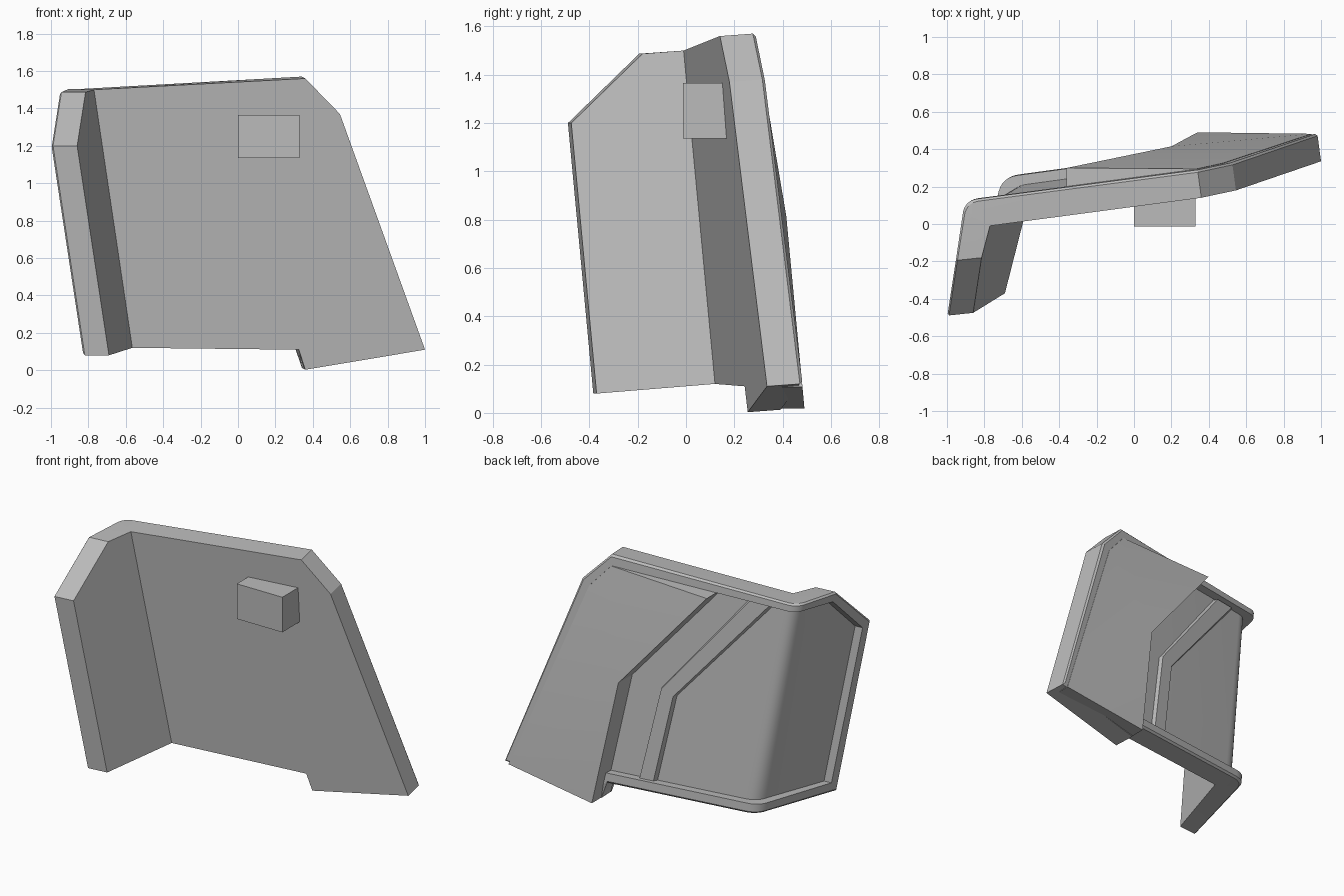
import bpy, bmesh, math
from mathutils import Vector as V

cube = bpy.data.objects.get("Cube")
if cube:
    bpy.data.objects.remove(cube)

grey = bpy.data.materials.new("plain_grey")
grey.use_nodes = True
GREY = (0.5, 0.5, 0.5, 1)
grey.diffuse_color = GREY
grey.node_tree.nodes["Principled BSDF"].inputs["Base Color"].default_value = GREY


def finish(name, bm, smooth=20):
    bmesh.ops.recalc_face_normals(bm, faces=bm.faces[:])
    me = bpy.data.meshes.new(name)
    bm.to_mesh(me)
    bm.free()
    me.materials.append(grey)
    ob = bpy.data.objects.new(name, me)
    bpy.context.collection.objects.link(ob)
    bpy.ops.object.select_all(action='DESELECT')
    ob.select_set(True)
    bpy.context.view_layer.objects.active = ob
    bpy.ops.object.shade_smooth_by_angle(angle=math.radians(smooth))
    return ob


def on_plate(x, z, k):
    """Point on a plane parallel to the leaning plate; k sets its depth."""
    return V((x, 0.137 * x - 0.074 * z + k, z))


def bridge(bm, a, b):
    """Join two loops, collapsing repeated vertices."""
    for i in range(len(a)):
        j = (i + 1) % len(a)
        ring = list(dict.fromkeys((a[i], a[j], b[j], b[i])))
        if len(ring) > 2:
            bm.faces.new(ring)


INNER, FLOOR, BACK = 0.2065, 0.305, 0.36

# Folded plate: inner outline, and the matching inner outline of the back rim
SEG = 6
main_off, wing_off, fold_off = V((-.02, .148, .011)), V((-.14, -.015, 0)), V((-.13, .135, .005))
top_fold, low_fold = V((-.77, -.01, 1.5)), V((-.565, .12, .12))
fold_dir = (low_fold - top_fold).normalized()
plate = [on_plate(x, z, INNER) for x, z in
         [(.36, 1.56), (.545, 1.37), (1, .11), (.36, .003), (.325, .11)]]
plate_rim = [on_plate(x, z, INNER) for x, z in
             [(.355, 1.49), (.495, 1.335), (.94, .17), (.6, .18), (.3, .175)]]
wing = [V((-.69, -.37, .08)), V((-.86, -.475, 1.2)), V((-.815, -.18, 1.487))]
wing_rim = [V((-.684, -.315, .15)), V((-.84, -.415, 1.17)), V((-.80, -.165, 1.425))]


def outline(top, plate_pts, low, wing_pts, full):
    """Skin outline at a given share of the thickness, rounded at the fold."""
    def arc(p, radius):
        corner = p + fold_off * full
        to_plate, to_wing = V((.99, .136, 0)) * radius, V((-.25, -.97, 0)) * radius
        return [corner + to_plate * (1 - i / SEG) ** 2 + to_wing * (i / SEG) ** 2
                for i in range(SEG + 1)]
    return (arc(top, .06)[::-1] + [p + main_off * full for p in plate_pts]
            + arc(low, .08) + [p + wing_off * full for p in wing_pts])


bm = bmesh.new()
edge = outline(top_fold, plate, low_fold, wing, 1)
rim = outline(top_fold + fold_dir * .05, plate_rim, low_fold - fold_dir * .065, wing_rim, 1)
floor = outline(top_fold + fold_dir * .05, plate_rim, low_fold - fold_dir * .065, wing_rim, .64)
softened = [a.lerp(b, .2) for a, b in zip(edge, rim)]
side = outline(top_fold, plate, low_fold, wing, .92)
loops = [[bm.verts.new(p) for p in pts] for pts in (side, softened, rim, floor)]
a, b = bm.verts.new(top_fold), bm.verts.new(low_fold)
plate_v = [bm.verts.new(p) for p in plate]
wing_v = [bm.verts.new(p) for p in wing]
front = [a] * (SEG + 1) + plate_v + [b] * (SEG + 1) + wing_v
bm.faces.new([a] + plate_v + [b])
bm.faces.new([b] + wing_v + [a])
for lower, upper in zip([front] + loops, loops):
    bridge(bm, lower, upper)

# Recessed skin: main face, rounded fold strips and wing face
skin = loops[-1]
low = SEG + 1 + len(plate)
bm.faces.new(skin[SEG:low + 1])
for i in range(SEG):
    bm.faces.new((skin[SEG - i], skin[SEG - i - 1], skin[low + i + 1], skin[low + i]))
bm.faces.new(skin[low + SEG:] + [skin[0]])
finish("folded_plate", bm)

# Raised panel on the back: a faceted top dropped into the plate
tops = [on_plate(x, z, k) for x, z, k in
        [(.335, 1.5, BACK), (.475, 1.345, BACK), (.95, .108, BACK),
         (.34, .018, .445), (.2, .815, .448), (-.36, 1.474, .458)]]
bm = bmesh.new()
top = [bm.verts.new(p) for p in tops]
base = [bm.verts.new(on_plate(p.x, p.z, INNER + .04)) for p in tops]
for i, j, k in ((0, 4, 5), (0, 1, 4), (1, 2, 4), (2, 3, 4)):
    bm.faces.new((top[i], top[j], top[k]))
bm.faces.new(base)
bridge(bm, top, base)
finish("raised_back_panel", bm, 30)

# Bent rib lying in the recess
bm = bmesh.new()
left = [(-.55, 1.455), (0, .777), (.12, .17)]
right = [(-.71, 1.45), (-.1, .745), (.005, .17)]
rows = []
for (lx, lz), (rx, rz) in zip(left, right):
    slope = (rx - lx) * .1
    rows.append([bm.verts.new(on_plate(*p)) for p in
                 [(lx, lz, FLOOR - .03), (lx, lz, FLOOR), (lx + slope, lz, FLOOR + .025),
                  (rx - slope, rz, FLOOR + .025), (rx, rz, FLOOR), (rx, rz, FLOOR - .03)]])
for r, s in zip(rows, rows[1:]):
    bridge(bm, r, s)
bm.faces.new(rows[0])
bm.faces.new(rows[-1])
finish("recess_rib", bm, 15)

# Block on the front face
bm = bmesh.new()
bmesh.ops.create_cube(bm, size=1)
for v in bm.verts:
    v.co = V((.165 + v.co.x * .33, .08 + v.co.y * .185, 1.25 + v.co.z * .23))
finish("front_block", bm)
